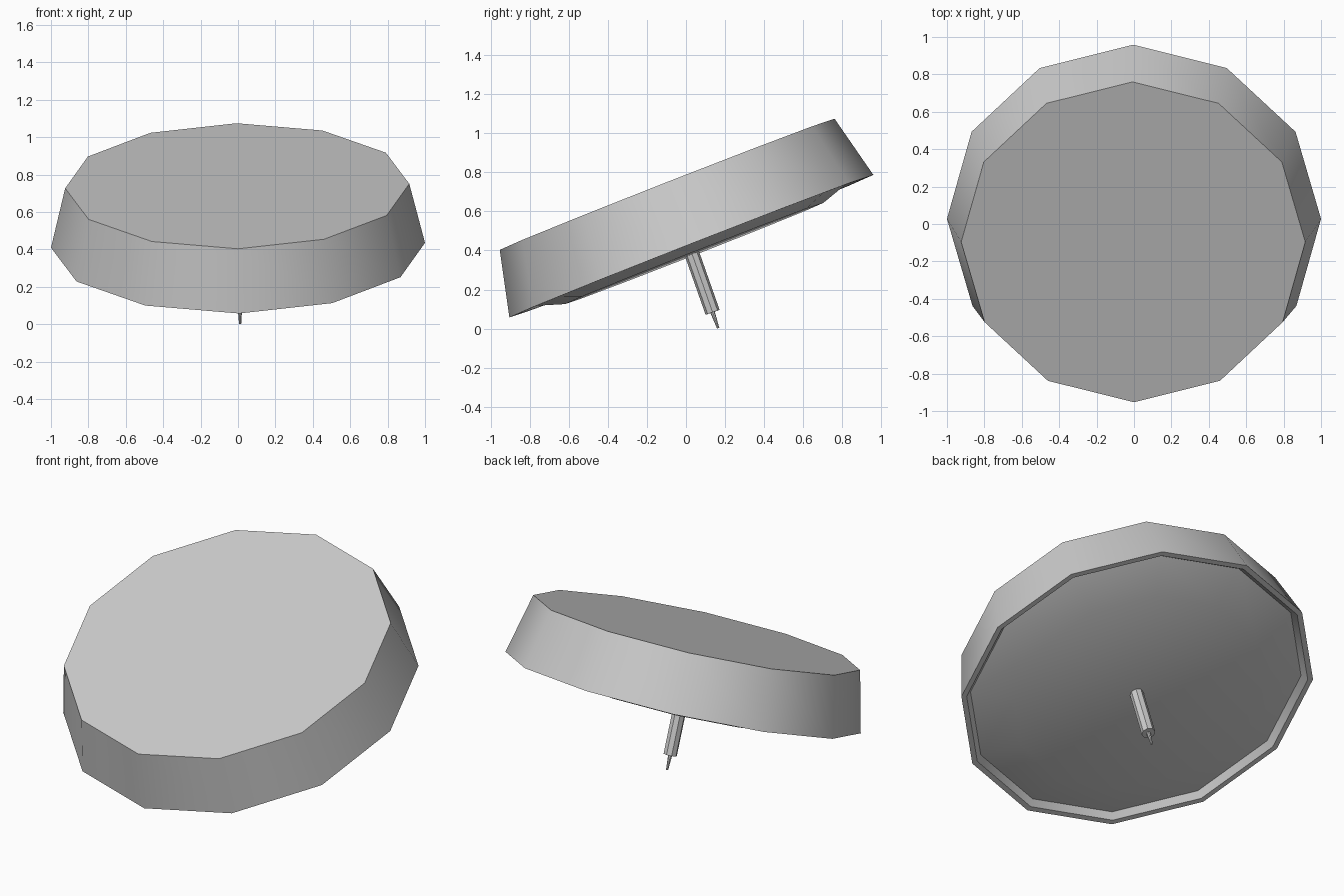
import bpy, bmesh, math
from mathutils import Matrix

cube = bpy.data.objects.get("Cube")
if cube:
    bpy.data.objects.remove(cube, do_unlink=True)

grey = bpy.data.materials.new("plain_grey")
grey.use_nodes = True
colour = (0.6, 0.6, 0.6, 1)
grey.diffuse_color = colour
grey.node_tree.nodes["Principled BSDF"].inputs["Base Color"].default_value = colour

# Whole toy leans back on its spike, with a very slight sideways roll
lean = (Matrix.Translation((0.0, 0.0275, 0.422))
        @ Matrix.Rotation(math.radians(-0.75), 4, "Y")
        @ Matrix.Rotation(math.radians(21.4), 4, "X"))


def lathe(name, profile, sides, matrix):
    """Revolve (radius, height) points; radius 0 closes the shape with a pole."""
    bm = bmesh.new()
    rings = []
    for r, h in profile:
        count = sides if r > 0 else 1
        rings.append([bm.verts.new((r * math.cos(math.tau * i / sides),
                                    r * math.sin(math.tau * i / sides), h))
                      for i in range(count)])
    for a, b in zip(rings, rings[1:]):
        for i in range(sides):
            j = (i + 1) % sides
            corners = [a[i % len(a)], a[j % len(a)], b[j % len(b)], b[i % len(b)]]
            bm.faces.new(list(dict.fromkeys(corners)))
    bmesh.ops.recalc_face_normals(bm, faces=bm.faces)
    mesh = bpy.data.meshes.new(name)
    bm.to_mesh(mesh)
    bm.free()
    mesh.materials.append(grey)
    obj = bpy.data.objects.new(name, mesh)
    bpy.context.collection.objects.link(obj)
    obj.matrix_world = matrix
    bpy.ops.object.select_all(action="DESELECT")
    obj.select_set(True)
    bpy.context.view_layer.objects.active = obj
    bpy.ops.object.shade_smooth_by_angle(angle=math.radians(35))
    return obj


# Flat-topped body with a hollow lip and a shallow raised underside
lathe("body", [(0, 0.34), (0.92, 0.34), (1.0, 0), (0.97, 0.0),
               (0.94, 0.035), (0.71, -0.04), (0, -0.04)], 12, lean)

# Stem and spike lean a touch more upright than the body
stem_frame = lean @ Matrix.Translation((0.006, -0.01, 0)) @ Matrix.Rotation(math.radians(-2), 4, "X")
lathe("stem", [(0, -0.03), (0.038, -0.03), (0.038, -0.355), (0, -0.355)], 8, stem_frame)
lathe("spike", [(0, -0.35), (0.012, -0.35), (0.006, -0.441), (0, -0.441)], 8, stem_frame)
